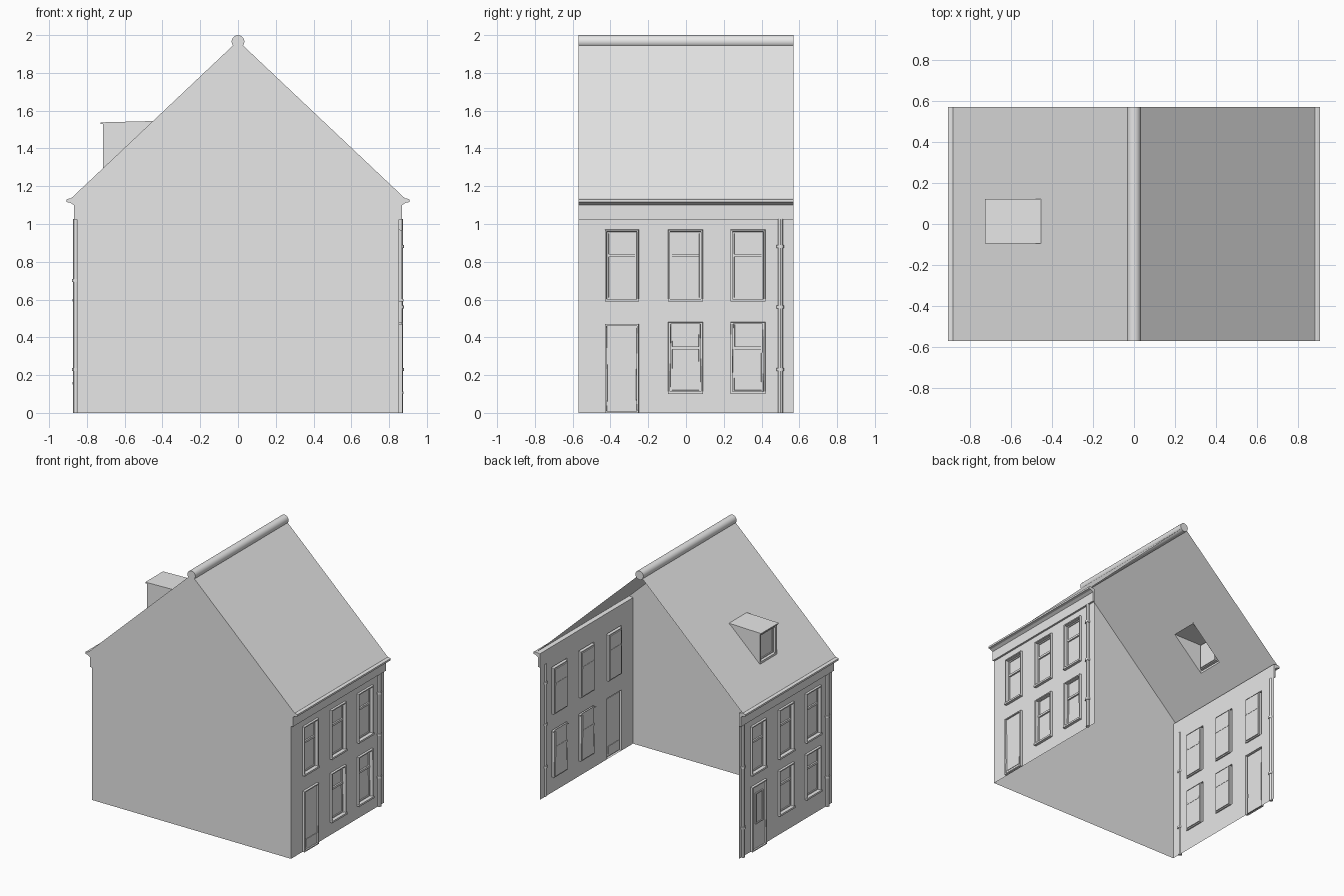
import bpy, bmesh, math
from mathutils import Matrix, Vector

cube = bpy.data.objects.get("Cube")
if cube:
    bpy.data.objects.remove(cube, do_unlink=True)

GREY = (0.8, 0.8, 0.8, 1.0)
mat = bpy.data.materials.new("plain grey")
mat.use_nodes = True
mat.diffuse_color = GREY
mat.node_tree.nodes["Principled BSDF"].inputs["Base Color"].default_value = GREY

HALF = 0.57        # half depth of the house
WALL = 0.853       # distance of the long walls from the centre
EAVE = 0.89
RIDGE_Z = 1.97
PITCH = 0.944
SIDES = {"right": Matrix(), "left": Matrix.Rotation(math.pi, 4, "Z")}


def finish(name, bm, side="right"):
    bm.transform(SIDES[side])
    mesh = bpy.data.meshes.new(name)
    bm.to_mesh(mesh)
    bm.free()
    mesh.materials.append(mat)
    obj = bpy.data.objects.new(name, mesh)
    bpy.context.collection.objects.link(obj)
    return obj


def grid(bm, us, vs, place):
    """Sheet of cells between the cut lines; returns {(u, v) of cell centre: face}."""
    pts = [[bm.verts.new(place(u, v)) for v in vs] for u in us]
    cells = {}
    for i in range(len(us) - 1):
        for j in range(len(vs) - 1):
            face = bm.faces.new((pts[i][j], pts[i + 1][j], pts[i + 1][j + 1], pts[i][j + 1]))
            cells[((us[i] + us[i + 1]) / 2, (vs[j] + vs[j + 1]) / 2)] = face
    return cells


def box(bm, lo, hi):
    lo, hi = Vector(lo), Vector(hi)
    m = Matrix.Translation((lo + hi) / 2) @ Matrix.Diagonal((*(hi - lo), 1))
    bmesh.ops.create_cube(bm, size=1, matrix=m)


def steps(bm, face, moves):
    for width, depth in moves:
        bm.normal_update()
        bmesh.ops.inset_individual(bm, faces=[face], thickness=width, depth=depth)


def prism(bm, profile, y0, y1):
    front = bm.faces.new([bm.verts.new((x, y0, z)) for x, z in profile])
    out = bmesh.ops.extrude_face_region(bm, geom=[front])["geom"]
    moved = [v for v in out if isinstance(v, bmesh.types.BMVert)]
    bmesh.ops.translate(bm, verts=moved, vec=(0, y1 - y0, 0))
    bm.faces.ensure_lookup_table()
    if front.is_valid is False or len(bm.faces) < len(profile) + 2:
        bm.faces.new([v for v in bm.verts if v not in moved])
    bmesh.ops.recalc_face_normals(bm, faces=bm.faces[:])


def roof_z(x):
    return RIDGE_Z - PITCH * x


WINDOW = [(0.002, 0.016), (0.012, 0), (0.002, -0.026), (0.012, 0), (0.002, -0.006)]
DOOR = [(0.001, 0.018), (0.012, 0), (0.002, -0.01)]
COLUMNS = [(-0.43, -0.25), (-0.095, 0.09), (0.235, 0.42)]
UPPER = (0.59, 0.97)


def facade(side, lower, door_top):
    """Long wall pressed from one sheet, with window and door openings."""
    openings = [(c, UPPER, WINDOW) for c in COLUMNS]
    openings += [(c, lower, WINDOW) for c in COLUMNS[1:]]
    openings.append((COLUMNS[0], (0, door_top), DOOR))
    us = sorted({-HALF, HALF, *[y for c in COLUMNS for y in c]})
    vs = sorted({0, door_top, *lower, *UPPER, 1.12})
    bm = bmesh.new()
    cells = grid(bm, us, vs, lambda u, v: (WALL, u, v))
    picked = []
    for (y0, y1), (z0, z1), moves in openings:
        faces = [f for (u, v), f in cells.items() if y0 < u < y1 and z0 < v < z1]
        if len(faces) > 1:
            faces = bmesh.ops.dissolve_faces(bm, faces=faces)["region"]
        picked.append((faces[0], moves))
    for face, moves in picked:
        steps(bm, face, moves)
    finish(side + "_wall", bm, side)

    # Sills and sash rails
    bm = bmesh.new()
    for (y0, y1), (z0, z1), moves in openings:
        if moves is WINDOW:
            rail = z0 + 0.62 * (z1 - z0)
            box(bm, (WALL, y0, z0), (WALL + 0.022, y1, z0 + 0.014))
            box(bm, (WALL - 0.018, y0 + 0.02, rail), (WALL - 0.004, y1 - 0.02, rail + 0.016))
    finish(side + "_window_sills_and_rails", bm, side)


facade("right", (0.1, 0.48), 0.47)
facade("left", (0.15, 0.5), 0.5)

# Door details: kick panel on one side, glazed light on the other
bm = bmesh.new()
box(bm, (WALL + 0.004, -0.405, 0.03), (WALL + 0.012, -0.275, 0.09))
finish("right_door_panel", bm)
bm = bmesh.new()
light = grid(bm, [-0.385, -0.295], [0.2, 0.44], lambda u, v: (WALL + 0.009, u, v))
steps(bm, list(light.values())[0], [(0.001, 0.008), (0.012, 0), (0.001, -0.006)])
finish("left_door_light", bm, "left")

# Cornices with gutter moulding
for side in SIDES:
    bm = bmesh.new()
    prism(bm, [(WALL, 1.025), (0.868, 1.025), (0.868, 1.1), (0.888, 1.112),
               (0.908, 1.116), (0.908, 1.13), (EAVE, 1.136), (WALL, 1.13)], -HALF, HALF)
    finish(side + "_cornice", bm, side)

# Downpipes with brackets
pipes = []


def downpipe(name, side, y, brackets):
    bm = bmesh.new()
    for z, height, radius in [(0.513, 1.025, 0.014)] + [(b, 0.016, 0.02) for b in brackets]:
        bmesh.ops.create_cone(bm, cap_ends=True, segments=12, radius1=radius, radius2=radius,
                              depth=height, matrix=Matrix.Translation((WALL + 0.007, y, z)))
    pipes.append(finish(name, bm, side))


downpipe("right_downpipe", "right", 0.5, (0.23, 0.56, 0.88))
downpipe("left_front_downpipe", "left", 0.5, (0.23, 0.7))
downpipe("left_back_downpipe", "left", -0.53, (0.23, 0.7))

# Gable wall
bm = bmesh.new()
half = [(WALL, 0), (WALL, 1.12), (EAVE, roof_z(EAVE))]
outline = half + [(0, RIDGE_Z)] + [(-x, z) for x, z in reversed(half)]
bm.faces.new([bm.verts.new((x, -HALF, z)) for x, z in outline])
bmesh.ops.recalc_face_normals(bm, faces=bm.faces[:])
bm.normal_update()
for f in bm.faces:
    if f.normal.y > 0:
        f.normal_flip()
finish("gable_wall", bm)

# Roof slopes, the left one open under the dormer
D_OUT, D_IN, D_Y0, D_Y1, D_TOP = 0.715, 0.465, -0.117, 0.092, 1.53
for side in SIDES:
    bm = bmesh.new()
    cut = side == "left"
    xs = [EAVE, D_OUT, D_IN, 0] if cut else [EAVE, 0]
    ys = [-HALF, D_Y0, D_Y1, HALF] if cut else [-HALF, HALF]
    cells = grid(bm, ys, xs, lambda u, v: (v, u, roof_z(v)))
    if cut:
        hole = [f for (u, v), f in cells.items() if D_Y0 < u < D_Y1 and D_IN < v < D_OUT]
        bmesh.ops.delete(bm, geom=hole, context="FACES_ONLY")
    finish(side + "_roof_slope", bm, side)

# Dormer: window front, cheeks and flat top
bm = bmesh.new()
front = grid(bm, [D_Y0, D_Y1], [roof_z(D_OUT), D_TOP], lambda u, v: (D_OUT, u, v))
steps(bm, list(front.values())[0], [(0.022, 0), (0.002, -0.02), (0.01, 0), (0.002, -0.006)])
for y in (D_Y0, D_Y1):
    tri = [(D_OUT, y, roof_z(D_OUT)), (D_OUT, y, D_TOP), (D_IN, y, D_TOP)]
    if y == D_Y1:
        tri.reverse()
    bm.faces.new([bm.verts.new(p) for p in tri])
finish("dormer_body", bm, "left")
bm = bmesh.new()
prism(bm, [(0.727, D_TOP), (0.727, 1.538), (D_IN - 0.012, 1.545), (D_IN, D_TOP)],
      D_Y0 - 0.004, D_Y1 + 0.004)
finish("dormer_top", bm, "left")

# Ridge roll
bm = bmesh.new()
lie = Matrix.Translation((0, 0, 1.966)) @ Matrix.Rotation(math.pi / 2, 4, "X")
bmesh.ops.create_cone(bm, cap_ends=True, segments=20, radius1=0.034, radius2=0.034,
                      depth=2 * HALF, matrix=lie)
ridge = finish("ridge_roll", bm)

# Smooth the round parts
bpy.ops.object.select_all(action="DESELECT")
for obj in pipes + [ridge]:
    obj.select_set(True)
bpy.context.view_layer.objects.active = ridge
bpy.ops.object.shade_smooth_by_angle()
